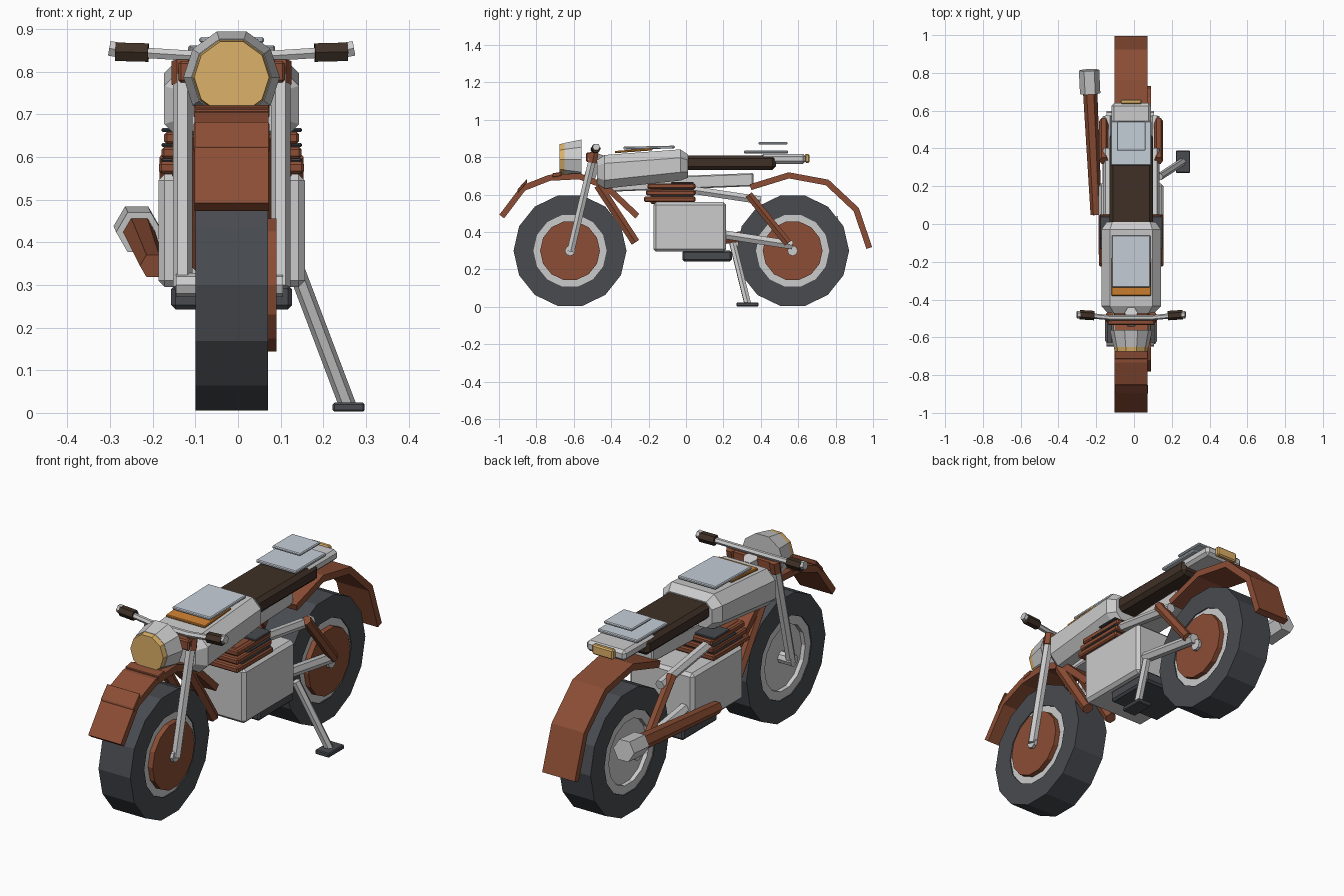
import bpy, bmesh, math
from mathutils import Vector

if "Cube" in bpy.data.objects:
    bpy.data.objects.remove(bpy.data.objects["Cube"])

CX = -0.015   # centre line of the bike


def mat(name, c):
    m = bpy.data.materials.new(name)
    m.diffuse_color = (*c, 1)
    m.use_nodes = True
    m.node_tree.nodes["Principled BSDF"].inputs["Base Color"].default_value = m.diffuse_color
    return m


RUST = mat("rust_red", (0.26, 0.075, 0.035))
BROWN = mat("brown_leather", (0.05, 0.03, 0.02))
AMBER = mat("amber", (0.72, 0.44, 0.14))
ORANGE = mat("orange", (0.62, 0.22, 0.03))
TYRE = mat("rubber", (0.065, 0.07, 0.08))
PALE = mat("pale_panel", (0.56, 0.62, 0.68))


def finish(name, bm, m=None, bevel=0):
    bmesh.ops.recalc_face_normals(bm, faces=bm.faces)
    me = bpy.data.meshes.new(name)
    bm.to_mesh(me)
    bm.free()
    ob = bpy.data.objects.new(name, me)
    bpy.context.collection.objects.link(ob)
    if m:
        me.materials.append(m)
    if bevel:
        b = ob.modifiers.new("bevel", 'BEVEL')
        b.width, b.segments = bevel, 1
    return ob


def loft(name, rings, m=None, loop=False, bevel=0):
    """Bridge rings of points; cap the ends, or close into a loop."""
    bm = bmesh.new()
    vs = [[bm.verts.new(p) for p in r] for r in rings]
    n = len(rings[0])
    pairs = list(zip(vs, vs[1:])) + ([(vs[-1], vs[0])] if loop else [])
    for a, b in pairs:
        for i in range(n):
            j = (i + 1) % n
            bm.faces.new((a[i], a[j], b[j], b[i]))
    if not loop:
        bm.faces.new(vs[0])
        bm.faces.new(vs[-1])
    return finish(name, bm, m, bevel)


def box(name, x, y, z, m=None, bevel=0.006, tilt=0):
    """Box from ranges; tilt raises the +y end by that amount."""
    rings = []
    for yy, dz in ((y[0], -tilt / 2), (y[1], tilt / 2)):
        rings.append([(x[0], yy, z[0] + dz), (x[1], yy, z[0] + dz),
                      (x[1], yy, z[1] + dz), (x[0], yy, z[1] + dz)])
    return loft(name, rings, m, bevel=bevel)


def tube(name, pts, radii, n=6, m=None):
    """Straight or bent tube through pts."""
    pts = [Vector(p) for p in pts]
    if not isinstance(radii, (list, tuple)):
        radii = [radii] * len(pts)
    q = (pts[-1] - pts[0]).to_track_quat('Z', 'X')
    rings = []
    for p, r in zip(pts, radii):
        rings.append([p + q @ Vector((r * math.cos(t), r * math.sin(t), 0))
                      for t in [(i + .5) * 2 * math.pi / n for i in range(n)]])
    return loft(name, rings, m)


def turned(name, y, z, profile, n, m=None, loop=False, phase=0):
    """Turn an (x, r) profile about an axis along x."""
    ang = [(i + phase) * 2 * math.pi / n for i in range(n)]
    return loft(name, [[(CX + x, y + r * math.cos(t), z + r * math.sin(t)) for t in ang]
                       for x, r in profile], m, loop)


def fender(name, path, m):
    bm = bmesh.new()
    a = [bm.verts.new((CX - .087, y, z)) for y, z in path]
    b = [bm.verts.new((CX + .087, y, z)) for y, z in path]
    for i in range(len(path) - 1):
        bm.faces.new((a[i], a[i + 1], b[i + 1], b[i]))
    ob = finish(name, bm, m)
    s = ob.modifiers.new("thickness", 'SOLIDIFY')
    s.thickness, s.offset, s.use_even_offset = 0.032, 0, True


# Wheels
for tag, y in (("front", -.62), ("rear", .57)):
    turned(tag + "_tyre", y, .3, [(-.085, .302), (.085, .302), (.085, .196), (-.085, .196)],
           14, TYRE, True)
    turned(tag + "_rim", y, .3, [(-.08, .198), (.08, .198), (.08, .155), (-.08, .155)],
           14, None, True)
    turned(tag + "_wheel_plate", y, .3, [(-.06, .16), (.06, .16)], 14)
    turned(tag + "_brake_disc", y, .3, [(.06, .16), (.105, .16)], 14, RUST)
    turned(tag + "_axle", y, .3, [(-.13, .028), (.12, .028)], 8)

# Fenders
fender("front_fender", [(-.985, .483), (-.87, .635), (-.73, .69), (-.57, .698),
                        (-.43, .645), (-.26, .485)], RUST)
fender("rear_fender", [(.345, .64), (.55, .703), (.755, .665), (.91, .52), (.98, .315)], RUST)
for y, z, dz in ((-.875, .645, .055), (-.69, .706, .008)):
    box("fender_band", (CX - .089, CX + .089), (y - .025, y + .025),
        (z - .01, z + .012), RUST, .003, dz)

# Paired parts: fork, down tubes, rear frame, swingarm, shocks, grips
for s, tag in ((-1, "left"), (1, "right")):
    x = CX + s * .115
    tube(tag + "_fork", [(x, -.617, .295), (x, -.50, .79)], .023, 6)
    tube(tag + "_fork_cap", [(x, -.50, .77), (x, -.49, .825)], .026, 6, RUST)
    tube(tag + "_down_tube", [(CX + s * .07, -.47, .65), (CX + s * .07, -.27, .345)], .027, 6, RUST)
    x = CX + s * .125
    tube(tag + "_frame_tube", [(x, .0, .63), (x, .40, .57)], .024, 6)
    tube(tag + "_swingarm", [(x, .18, .39), (x, .57, .33)], .026, 6)
    x = CX + s * .145
    tube(tag + "_shock", [(x, .335, .60), (x, .545, .34)], .024, 6, RUST)
    tube(tag + "_grip", [(CX + s * .195, -.485, .845), (CX + s * .272, -.48, .847)], .025, 6, BROWN)
    tube(tag + "_bar_end", [(CX + s * .27, -.48, .852), (CX + s * .287, -.48, .855)], .02, 6)

# Handlebar and clamp
tube("handlebar", [(CX - .275, -.48, .849), (CX - .10, -.497, .838), (CX + .10, -.497, .838),
                   (CX + .275, -.48, .849)], .014, 6)
box("fork_clamp", (CX - .125, CX + .125), (-.535, -.48), (.775, .825), RUST)
tube("steering_stem", [(CX, -.52, .68), (CX, -.47, .82)], .035, 6)

# Headlight
tube("headlight_shell", [(CX, -.56, .787), (CX, -.65, .787)], [.113, .094], 10)
tube("headlight_lens", [(CX, -.65, .787), (CX, -.675, .787)], [.092, .088], 10, AMBER)


# Fuel tank, lofted from chamfered sections
def section(y, w, z0, z1, c):
    return [(CX + sx, y, z) for sx, z in (
        (-w + c, z0), (w - c, z0), (w, z0 + c), (w, z1 - c),
        (w - c, z1), (-w + c, z1), (-w, z1 - c), (-w, z0 + c))]


loft("fuel_tank", [section(-.475, .12, .66, .785, .03), section(-.435, .158, .632, .812, .045),
                   section(-.03, .158, .675, .842, .045), section(.01, .13, .69, .815, .03)])
box("tank_spine", (CX - .06, CX + .06), (-.42, .36), (.63, .70), tilt=.03)
box("tank_trim", (CX - .105, CX + .105), (-.38, -.18), (.829, .841), ORANGE, .003, .015)
box("tank_panel", (CX - .102, CX + .102), (-.335, -.06), (.844, .859), PALE, .004, .006)

# Seat and tail
box("seat", (CX - .115, CX + .115), (-.01, .48), (.732, .81), BROWN, .018)
box("tail", (CX - .105, CX + .105), (.40, .64), (.765, .817), None, .014)
box("tail_light", (CX - .056, CX + .056), (.635, .66), (.77, .817), AMBER)
box("tail_panel", (CX - .107, CX + .107), (.31, .545), (.82, .835), PALE, .004)
box("tail_upper_panel", (CX - .076, CX + .076), (.388, .543), (.868, .881), PALE, .004)

# Engine: case, sump and cooling fins
box("engine_case", (CX - .172, CX + .172), (-.175, .215), (.295, .56), None, .015)
box("engine_sump", (CX - .142, CX + .142), (-.02, .245), (.243, .3), TYRE, .01)
box("engine_core", (CX - .14, CX + .14), (-.19, .03), (.55, .66), RUST)
for i in range(3):
    z = .575 + i * .035
    box("cooling_fin", (CX - .17 + i * .006, CX + .17 - i * .006), (-.225 + i * .01, .05),
        (z - .014, z + .014), RUST)
    box("fin_gasket", (CX - .165, CX + .165), (-.18 + i * .05, .04),
        (z + .014, z + .023), TYRE, .003)

# Exhaust on the left side
tube("exhaust_pipe", [(-.20, .05, .345), (-.232, .70, .425)], [.03, .038], 6, RUST)
tube("exhaust_tip", [(-.232, .69, .424), (-.238, .815, .438)], .054, 6)

# Side stand
tube("side_stand", [(.135, .25, .34), (.258, .33, .015)], .02, 6)
box("stand_foot", (.222, .297), (.27, .388), (.003, .024), TYRE, .004)
